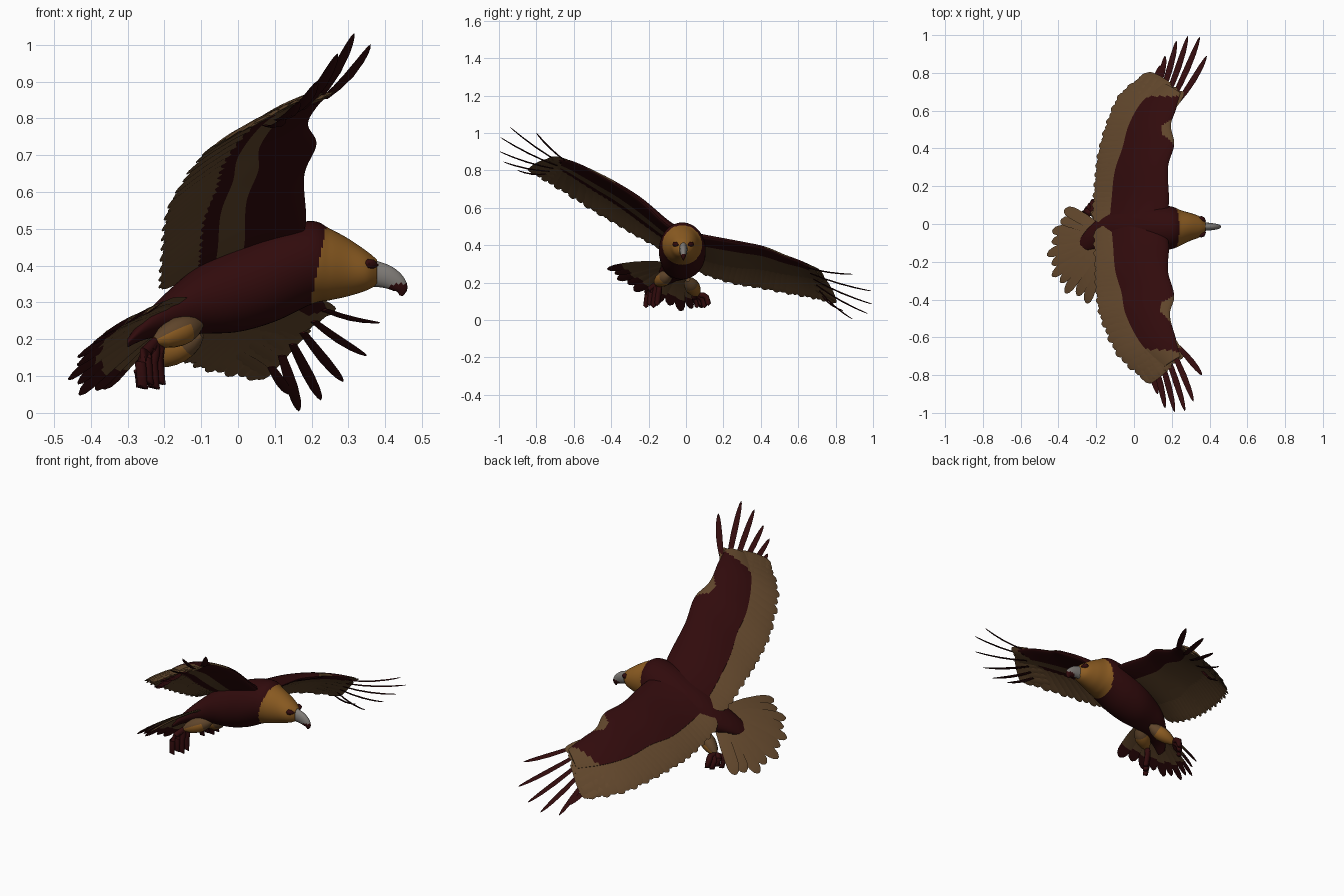
import bpy, bmesh, math
from mathutils import Vector as V

if "Cube" in bpy.data.objects:
    bpy.data.objects.remove(bpy.data.objects["Cube"])

# Colours
COL = [("dark_brown", (.030, .0032, .0036)), ("tan_feather", (.116, .060, .024)),
       ("golden", (.265, .108, .016)), ("beak_grey", (.22, .205, .19))]
MATS = []
for name, c in COL:
    m = bpy.data.materials.new(name)
    m.diffuse_color = (*c, 1)
    m.use_nodes = True
    m.node_tree.nodes["Principled BSDF"].inputs["Base Color"].default_value = m.diffuse_color
    MATS.append(m)
DARK, TAN, GOLD, GREY = range(4)


def spline(pts, t):
    n = len(pts) - 1
    x = max(0, min(1, t)) * n
    i = min(int(x), n - 1)
    f = x - i
    p = [pts[max(0, min(n, i + k))] for k in (-1, 0, 1, 2)]
    return V([.5 * (2 * b + (c - a) * f + (2 * a - 5 * b + 4 * c - d) * f * f
                    + (3 * b - a - 3 * c + d) * f ** 3) for a, b, c, d in zip(*p)])


def loft(bm, rings, colour):
    """Skin closed rings; colour is an index or rule(ring, segment, centre)."""
    vs = [[bm.verts.new(p) for p in r] for r in rings]
    k = len(rings[0])
    new = []
    for i in range(len(vs) - 1):
        for j in range(k):
            f = bm.faces.new((vs[i][j], vs[i][(j + 1) % k],
                              vs[i + 1][(j + 1) % k], vs[i + 1][j]))
            f.material_index = colour if isinstance(colour, int) else \
                colour(i, j, f.calc_center_median())
            new.append(f)
    for r, near in ((vs[0], new[0]), (vs[-1], new[-1])):
        f = bm.faces.new(r)
        f.material_index = near.material_index
        new.append(f)
    bmesh.ops.recalc_face_normals(bm, faces=new)


def finish(bm, name, angle=50):
    me = bpy.data.meshes.new(name)
    bm.to_mesh(me)
    bm.free()
    for m in MATS:
        me.materials.append(m)
    ob = bpy.data.objects.new(name, me)
    bpy.context.collection.objects.link(ob)
    bpy.ops.object.select_all(action='DESELECT')
    ob.select_set(True)
    bpy.context.view_layer.objects.active = ob
    bpy.ops.object.shade_smooth_by_angle(angle=math.radians(angle))


def tube(bm, path, radii, colour, flat=1, seg=10):
    """Round tube along a path; flat squeezes it sideways."""
    rings = []
    for i, p in enumerate(path):
        d = (V(path[min(i + 1, len(path) - 1)]) - V(path[max(i - 1, 0)])).normalized()
        a = d.cross(V((0, 0, 1)) if abs(d.z) < .95 else V((1, 0, 0))).normalized()
        b = a.cross(d)
        rings.append([V(p) + (a * math.cos(t) * flat + b * math.sin(t)) * radii[i]
                      for t in (2 * math.pi * k / seg for k in range(seg))])
    loft(bm, rings, colour)


STEPS = (0, .25, .5, .75, .88, .96, 1)
ROUND = (.7, .85, 1, 1, .92, .65, .2)
POINTED = (.7, .9, 1, .85, .62, .36, .05)


def feather(bm, path, n, half, shape, colour, thick=.004, tilt=0):
    """Thin diamond-section blade along path(t)."""
    rings = []
    for t, w in zip(STEPS, shape):
        c = path(t)
        d = (path(min(1, t + .02)) - path(t - .02)).normalized()
        s = (n.cross(d).normalized() + n * tilt).normalized()
        up, th = d.cross(s).normalized(), thick * (.3 + .7 * w)
        rings.append([c - s * half * w, c + up * th, c + s * half * w, c - up * th])
    loft(bm, rings, colour)


# Body, neck and head in one skin: x, y, z, half width, half height
BODY = [(-.30, -.13, .19, .03, .012), (-.25, -.09, .235, .06, .035),
        (-.18, -.05, .275, .085, .065), (-.1, -.03, .31, .1, .095),
        (0, -.02, .34, .12, .12), (.1, -.02, .375, .125, .127),
        (.2, -.02, .408, .112, .113), (.25, -.02, .403, .092, .097),
        (.3, -.015, .395, .073, .078), (.35, -.015, .386, .054, .053),
        (.378, -.015, .382, .028, .034)]
rings = []
for i in range(91):
    x, y, z, a, b = spline(BODY, i / 90)
    rings.append([V((x, y + a * math.cos(t), z + b * math.sin(t)))
                  for t in (2 * math.pi * k / 48 for k in range(48))])
bm = bmesh.new()
loft(bm, rings, lambda i, j, c: GOLD if c.x > .198 + (c.z - .3) * .2 else DARK)
finish(bm, "body_and_head")

# Hooked beak with dark tip
bm = bmesh.new()
BEAK = [(.35, .381, .042), (.375, .377, .036), (.405, .369, .032), (.43, .354, .026),
        (.444, .336, .018), (.443, .318, .004)]
pts = [spline(BEAK, k / 15) for k in range(16)]
tube(bm, [(p.x, -.014, p.y) for p in pts], [p.z for p in pts],
     lambda i, j, c: DARK if c.z < .35 and c.x > .41 else GREY, .62, 14)
finish(bm, "beak")

# Eyes
for side, nm in ((-1, "right"), (1, "left")):
    bm = bmesh.new()
    tube(bm, [(.342, -.015 + side * .046, .405), (.352, -.015 + side * .045, .405),
              (.366, -.015 + side * .039, .404), (.379, -.015 + side * .027, .401)],
         [.004, .013, .013, .003], DARK)
    finish(bm, nm + "_eye")


# Wings: leading edge, trailing edge, finger feather tips
COVER = [(c, 0) for c in (.74, .73, .7, .65, .6, .53, .42)]


def wing(name, LE, TE, tips, fa, fb):
    right = name == "right"

    def normal(s):
        mid = lambda q: (spline(LE, q) + spline(TE, q)) / 2
        n = (mid(min(1, s + .05)) - mid(max(0, s - .05))).cross(
            spline(TE, s) - spline(LE, s)).normalized()
        return n if n.z > 0 else -n

    def P(s, u):
        a, b = spline(LE, s), spline(TE, s)
        return a.lerp(b, u) + normal(s) * (b - a).length * .24 * u * (1 - u)

    # covert-covered arm
    N, K = 56, 16
    rings = []
    for i in range(N + 1):
        s = i / N
        U, n, T = spline(COVER, s)[0], normal(s), .04 * (1 - .62 * s)

        def pt(k, sign):
            v = (k / K) ** 1.5
            return P(s, U * v) + n * sign * (T * 2.2 * math.sqrt(v) * (1 - v) + .006 * v)
        rings.append([pt(k, 1) for k in range(K, -1, -1)]
                     + [pt(k, -.6) for k in range(1, K + 1)])

    def paint(i, j, c):
        s = (i + .5) / N
        k = (K - .5 - j if j < K else j - K + .5) / K
        if s > .96 - .1 * k:
            return TAN
        if j < K:                                   # upper side with a thumb patch
            return TAN if k < .33 * math.sin(math.pi * max(0, min(1, (s - .5) / .24))) \
                else DARK
        if right:                                   # underside
            return TAN if .7 < k < .86 else DARK
        return TAN if k > .5 else DARK
    bm = bmesh.new()
    loft(bm, rings, paint)
    finish(bm, name + "_wing_arm")

    # overlapping flight feathers along the trailing edge
    bm = bmesh.new()
    M = 29
    for i in range(M):
        s = .04 + .96 * i / (M - 1)
        e = 1 + (.02 if i % 2 else -.01)
        feather(bm, lambda t: P(s, .3 + (.7 * e) * t), normal(s), .033, ROUND, TAN,
                .0045, -.1 if right else .1)
    # short feathers closing the wing tip
    n = normal(.97)
    for i in range(7):
        f = i / 6
        a, b = P(.86, .05 + .75 * f), P(1, .02 + .9 * f)
        feather(bm, lambda t: a.lerp(b, t * 1.15), n, .026, ROUND, TAN, .005, .1)
    finish(bm, name + "_flight_feathers", 35)

    # spread finger feathers, twisted leading edge down
    bm = bmesh.new()
    for i, q in enumerate(tips):
        b, q = V(fa).lerp(V(fb), i / (len(tips) - 1)), V(q)
        m = b.lerp(q, .5) - n * .022
        feather(bm, lambda t: b * (1 - t) ** 2 + m * 2 * t * (1 - t) + q * t * t,
                n, .0165, POINTED, DARK, .004, -.5 if right else .5)
    finish(bm, name + "_finger_feathers", 35)


wing("right",
     [(.17, -.03, .46), (.185, -.12, .525), (.18, -.25, .645), (.213, -.38, .73),
      (.19, -.48, .785), (.22, -.6, .84), (.25, -.70, .865)],
     [(-.21, -.03, .33), (-.21, -.12, .37), (-.205, -.25, .44), (-.2, -.36, .505),
      (-.175, -.5, .585), (-.09, -.69, .705), (.06, -.83, .79)],
     [(.36, -.80, 1.0), (.315, -.94, 1.03), (.27, -.99, .975), (.215, -.995, .9),
      (.165, -.975, .845), (.125, -.9, .8)],
     (.235, -.65, .855), (.075, -.75, .78))
wing("left",
     [(.17, .02, .455), (.185, .12, .44), (.18, .3, .41), (.213, .42, .385),
      (.195, .52, .345), (.22, .6, .315), (.25, .69, .275)],
     [(-.22, .02, .28), (-.215, .12, .235), (-.205, .25, .195), (-.19, .37, .175),
      (-.15, .52, .145), (-.08, .68, .115), (.05, .79, .09)],
     [(.385, .89, .245), (.348, .99, .155), (.285, .995, .085), (.225, .97, .035),
      (.165, .89, .005), (.14, .84, .05)],
     (.235, .65, .28), (.09, .73, .125))

# Tail fan, dark tips underneath
bm = bmesh.new()
up = V((-.3, .36, .88)).normalized()
TIPS = [(-.365, .08, .065), (-.415, 0, .045), (-.45, -.085, .065), (-.46, -.18, .10),
        (-.44, -.26, .145), (-.40, -.33, .19), (-.335, -.385, .23), (-.25, -.42, .27)]
for i in range(11):
    q = spline(TIPS, i / 10)
    b = V((-.17, -.035, .262)).lerp(V((-.15, -.1, .30)), i / 10) + up * .003 * (i % 2)
    e = .94 if i % 2 else 1
    feather(bm, lambda t: b.lerp(q, t * e) + up * .05 * t * (1 - t), up, .033, ROUND,
            lambda r, j, c: DARK if j > 1 and r > 2 else TAN, .005, .12)
finish(bm, "tail_feathers", 35)

# Tucked legs: golden below, tan above, with dark folded toes
for nm, hip, ankle, toe in (
        ("right", (-.1, -.085, .245), (-.225, -.16, .195), (-.235, -.185, .075)),
        ("left", (-.1, .01, .215), (-.225, .06, .135), (-.24, .09, .075))):
    h, a, t = V(hip), V(ankle), V(toe)
    bm = bmesh.new()
    tube(bm, [h.lerp(a, k / 6) for k in range(7)], [.012, .03, .038, .04, .036, .028, .012],
         lambda i, j, c: TAN if c.z > h.lerp(a, (i + .5) / 6).z + .008 or i < 2 else GOLD, 1, 16)
    finish(bm, nm + "_leg")
    bm = bmesh.new()
    for k in range(4):
        off = V((.016 * (k - 1.5), .02 * (k - 1.5), .012 * (k % 2)))
        m = a.lerp(t, .6) + off + V((-.01, 0, .012))
        tube(bm, [a, a.lerp(m, .5) + off * .3, m, t + off, t + off + V((.014, 0, -.01))],
             [.012, .016, .016, .014, .002], DARK)
    finish(bm, nm + "_foot")
